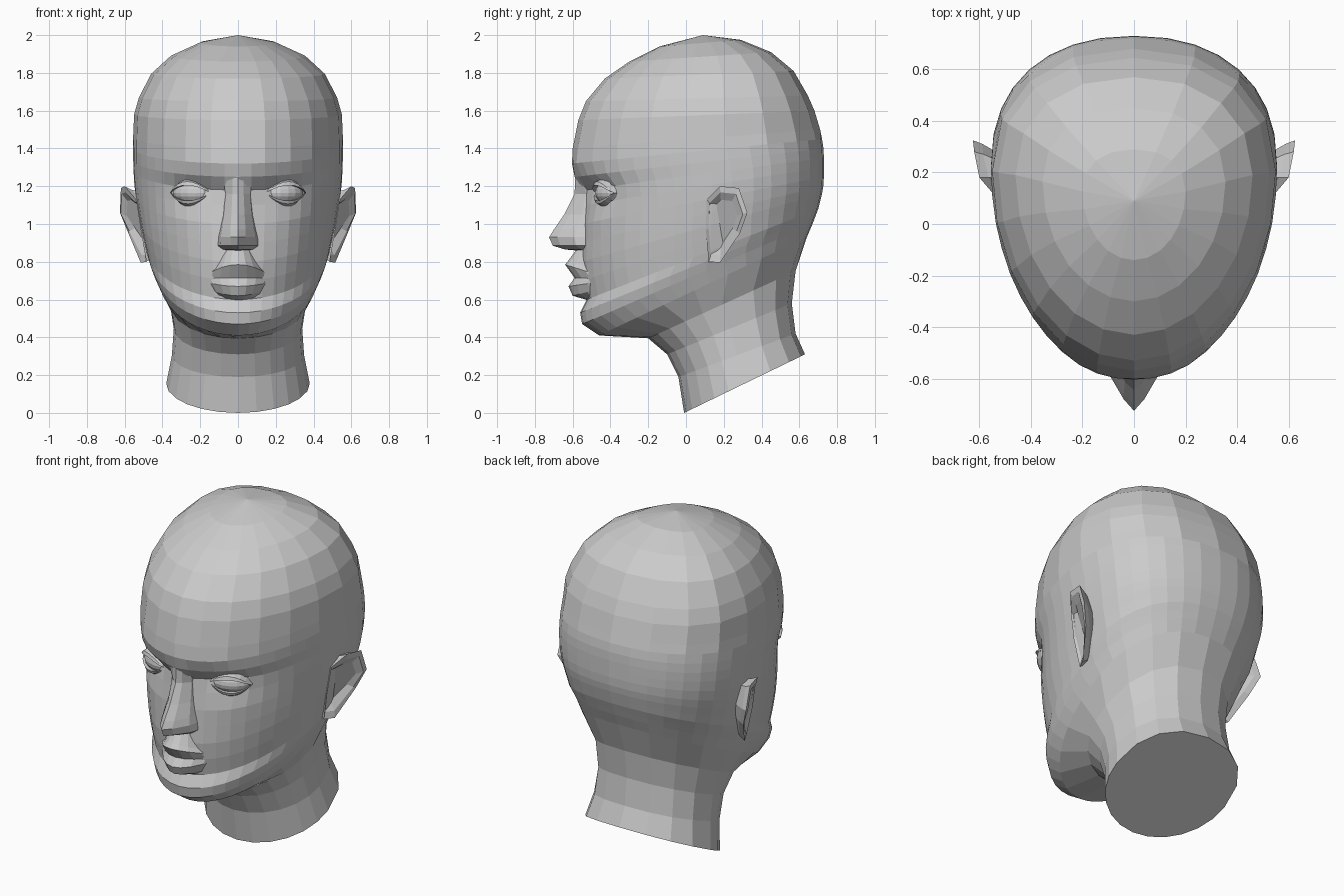
import bpy, bmesh
from math import sin, cos, pi, exp, sqrt, radians

if "Cube" in bpy.data.objects:
    bpy.data.objects.remove(bpy.data.objects["Cube"])


def finish(name, bm, mirror=False):
    bmesh.ops.recalc_face_normals(bm, faces=bm.faces[:])
    me = bpy.data.meshes.new(name)
    bm.to_mesh(me)
    bm.free()
    ob = bpy.data.objects.new(name, me)
    bpy.context.collection.objects.link(ob)
    if mirror:
        ob.modifiers.new("mirror", 'MIRROR').use_mirror_merge = False
    return ob


def loft(name, rows, closed=False, cap_end=False, mirror=False):
    """Skin consecutive rows of points with quads."""
    bm = bmesh.new()
    vs = [[bm.verts.new(p) for p in r] for r in rows]
    n = len(rows[0])
    for a, b in zip(vs, vs[1:]):
        for i in range(n if closed else n - 1):
            j = (i + 1) % n
            bm.faces.new((a[i], a[j], b[j], b[i]))
    if cap_end:
        bm.faces.new(vs[-1])
    return finish(name, bm, mirror)


# ---- head and neck: tilted rings (front y, front z, back y, back z, half width)
RINGS = [
    (-.01, .00, .63, .31, .38), (-.04, .19, .58, .42, .35),
    (-.10, .31, .56, .58, .34), (-.20, .395, .58, .75, .36),
    (-.46, .41, .64, .93, .425), (-.55, .47, .67, 1.0, .455),
    (-.56, .53, .685, 1.04, .475), (-.525, .60, .70, 1.08, .49),
    (-.545, .70, .71, 1.12, .505), (-.555, .80, .72, 1.16, .52),
    (-.55, .90, .727, 1.2, .532), (-.545, 1.0, .73, 1.25, .543),
    (-.55, 1.1, .73, 1.3, .55), (-.56, 1.18, .73, 1.35, .553),
    (-.59, 1.25, .728, 1.4, .555), (-.603, 1.32, .72, 1.45, .555),
    (-.60, 1.4, .71, 1.5, .555), (-.57, 1.55, .68, 1.6, .55),
    (-.53, 1.65, .645, 1.68, .525), (-.43, 1.77, .57, 1.81, .46),
    (-.30, 1.86, .45, 1.91, .355), (-.14, 1.94, .29, 1.975, .20)]
FRONT, BACK = 12, 8
half = [pi / 2 * i / FRONT for i in range(FRONT)]
half += [pi / 2 + pi / 2 * i / BACK for i in range(BACK + 1)]
ANGLES = half + [-a for a in half[-2:0:-1]]
N = len(ANGLES)


def bump(x, z, cx, cz, sx, sz):
    return exp(-((abs(x) - cx) / sx) ** 2 - ((z - cz) / sz) ** 2)


def ring_point(k, a):
    yf, zf, yb, zb, w = RINGS[k]
    yc = (yf + yb) / 2 + (.12 * (yb - yf) if k > 3 else 0)
    s, c = sin(a), cos(a)
    if c >= 0:
        x, y = w * s, yc - (yc - yf) * c
    else:
        e = 2 / 2.25
        x = w * (1 if s >= 0 else -1) * abs(s) ** e
        y = yc + (yb - yc) * abs(c) ** e
    z = zf + (zb - zf) * (y - yf) / (yb - yf)
    if y < -.1 and k > 4:      # eye sockets, brows, cheekbones
        y += .05 * bump(x, z, .235, 1.18, .12, .07)
        y += .03 * bump(x, z, .10, 1.16, .06, .08)
        y -= .015 * bump(x, z, .22, 1.29, .14, .04)
        y -= .015 * bump(x, z, .30, 1.0, .10, .09)
    return x, y, z


bm = bmesh.new()
grid = []
for k in range(len(RINGS)):
    step = 1 if 4 <= k <= 15 else 2          # face rings are finer
    grid.append({i: bm.verts.new(ring_point(k, ANGLES[i])) for i in range(0, N, step)})
for a, b in zip(grid, grid[1:]):
    step = 1 if len(a) == len(b) == N else 2
    for i in range(0, N, step):
        ids = [(i + d) % N for d in range(step + 1)]
        bm.faces.new([a[j] for j in ids if j in a] + [b[j] for j in reversed(ids) if j in b])
bm.faces.new(list(grid[0].values()))
top = bm.verts.new((0, .09, 2.0))
crown = list(grid[-1].values())
for i, v in enumerate(crown):
    bm.faces.new((v, crown[(i + 1) % len(crown)], top))
finish("head_and_neck", bm)

# ---- nose: (z, ridge y, ridge half width, base half width, base y)
NOSE = [(1.27, -.585, .03, .09, -.54), (1.16, -.59, .03, .075, -.49),
        (1.05, -.645, .035, .085, -.49), (.97, -.70, .04, .10, -.50),
        (.93, -.725, .04, .11, -.50), (.885, -.705, .035, .115, -.50),
        (.865, -.64, .03, .09, -.50), (.86, -.58, .02, .06, -.50)]
rows = []
for z, yr, m, b, yb in NOSE:
    ym, yw = yr + .2 * (yb - yr), yr + .6 * (yb - yr)
    w = m + .75 * (b - m)
    rows.append([(-b, yb, z), (-w, yw, z), (-m, ym, z), (0, yr, z),
                 (m, ym, z), (w, yw, z), (b, yb, z)])
loft("nose", rows, cap_end=True)

# ---- lips: (centre z, centre y, half width, corner z)
LIPS = [(.87, -.575, .11, .84), (.81, -.62, .15, .74), (.785, -.64, .175, .725),
        (.715, -.59, .19, .71), (.67, -.622, .18, .695), (.62, -.60, .15, .655),
        (.595, -.515, .12, .61)]
rows = []
for z, y, w, zc in LIPS:
    row = []
    for i in range(9):
        t = i / 4 - 1
        yc = .22 - .735 * sqrt(1 - (w / .48) ** 2) + .015
        row.append((w * t, y + (yc - y) * t * t, z + (zc - z) * t * t))
    rows.append(row)
loft("lips", rows)

# ---- eyes, in a frame turned outwards
TURN = radians(24)


def eye_frame(x, y, z):
    return (.235 + x * cos(TURN) - y * sin(TURN),
            -.395 + x * sin(TURN) + y * cos(TURN), 1.165 + z)


bm = bmesh.new()
bmesh.ops.create_uvsphere(bm, u_segments=16, v_segments=10, radius=1)
for v in bm.verts:
    v.co = eye_frame(v.co.x * .115, v.co.y * .08, v.co.z * .065)
finish("eyeballs", bm, True)


def lid(name, inner, outer, depth):
    rows = [[], [], [], []]
    for i in range(9):
        u = i / 4 - 1
        f, g = 1 - u * u, sqrt(1 - .8 * u * u)
        for r, (y, z) in zip(rows, ((-.06 * g, inner * f),
                                    (-depth * g, inner * f),
                                    (-depth * .93 * g, (inner + outer) / 2 * f),
                                    (-.045 * g, outer * f))):
            r.append(eye_frame(.12 * u, y, z))
    loft(name, rows, mirror=True)


lid("upper_eyelids", .04, .08, .092)
lid("lower_eyelids", -.042, -.075, .082)

# ---- ears: rim outline, folded back to the head and in to the hollow
RIM = [(.54, .11, 1.13), (.60, .18, 1.20), (.62, .28, 1.19), (.625, .325, 1.06),
       (.58, .285, .95), (.515, .18, .795), (.485, .12, .80), (.515, .105, .97)]


def inset(s, dx):
    return [(x + dx, .19 + (y - .19) * s, 1.02 + (z - 1.02) * s) for x, y, z in RIM]


root = [(.46, .17 + (y - .19) * .5, 1.0 + (z - 1.0) * .75) for x, y, z in RIM]
loft("ears", [root, inset(.9, -.035), RIM, inset(.82, -.004), inset(.6, -.035)],
     closed=True, cap_end=True, mirror=True)
